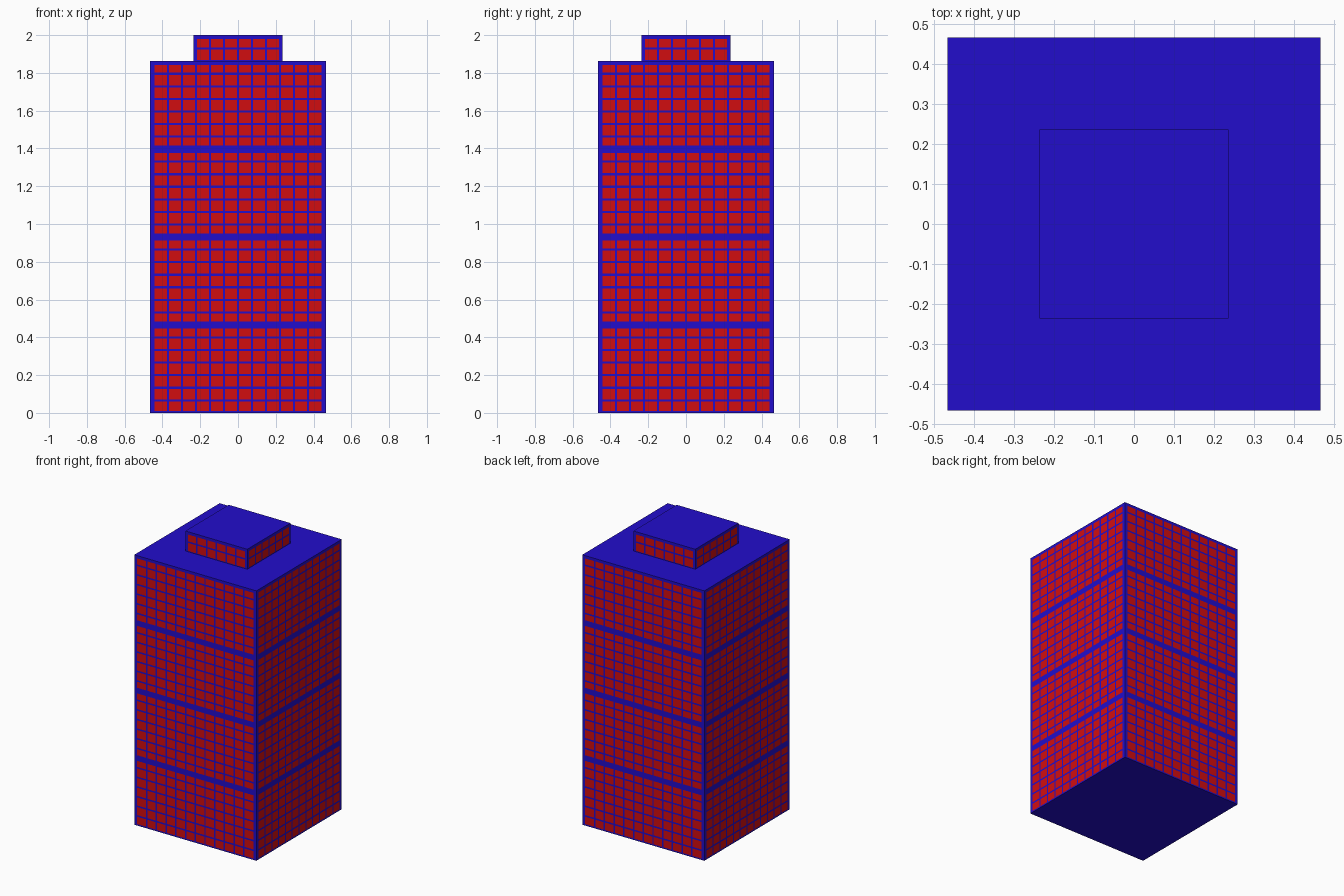
import bpy, bmesh
from math import pi
from mathutils import Matrix

cube = bpy.data.objects.get("Cube")
if cube:
    bpy.data.objects.remove(cube, do_unlink=True)


def material(name, rgb):
    mat = bpy.data.materials.new(name)
    mat.use_nodes = True
    mat.diffuse_color = (*rgb, 1)
    mat.node_tree.nodes["Principled BSDF"].inputs["Base Color"].default_value = (*rgb, 1)
    return mat


BLUE = material("blue_frame", (0.016, 0.004, 0.6))
RED = material("red_window", (0.64, 0.004, 0.005))

COLUMN = 0.0742      # width of one window bay
FLOOR = 0.0665       # height of one storey
BAR = 0.0055         # half width of a thin frame bar
BAND = 0.0195        # half width of a thick band
GROUP = 7            # storeys between thick bands


def tower_block(name, half, base, top, columns, floors):
    """Square block whose walls are cut into alternating frame and window strips."""
    xs = [-half]
    for i in range(columns):
        left = (i - columns / 2) * COLUMN
        xs += [left + BAR, left + COLUMN - BAR]
    xs[1], xs[-1] = -half + 0.0225, half - 0.0225
    if columns < GROUP:
        xs[1], xs[-1] = -half + 0.018, half - 0.018
    xs.append(half)

    zs = [base]
    for i in range(floors):
        low = BAND if i and i % GROUP == 0 else BAR
        high = BAND if (i + 1) % GROUP == 0 or i == floors - 1 else BAR
        zs += [base + i * FLOOR + low, base + (i + 1) * FLOOR - high]
    zs[1] = base + (0.01 if base == 0 else BAR)
    zs[-1] = top - BAND
    zs.append(top)

    # One wall grid, repeated on the four sides
    bm = bmesh.new()
    for side in range(4):
        turn = Matrix.Rotation(side * pi / 2, 3, "Z")
        grid = [[bm.verts.new(turn @ Matrix.Translation((x, -half, z)).translation)
                 for x in xs] for z in zs]
        for r in range(len(zs) - 1):
            for c in range(len(xs) - 1):
                face = bm.faces.new((grid[r][c], grid[r][c + 1],
                                     grid[r + 1][c + 1], grid[r + 1][c]))
                face.material_index = int(r % 2 == 1 and c % 2 == 1)

    # Weld the corners, then close the roof and the underside
    bmesh.ops.remove_doubles(bm, verts=bm.verts, dist=0.0005)
    bmesh.ops.holes_fill(bm, edges=[e for e in bm.edges if e.is_boundary], sides=0)
    bmesh.ops.recalc_face_normals(bm, faces=bm.faces)
    mesh = bpy.data.meshes.new(name)
    bm.to_mesh(mesh)
    bm.free()
    mesh.materials.append(BLUE)
    mesh.materials.append(RED)
    obj = bpy.data.objects.new(name, mesh)
    bpy.context.collection.objects.link(obj)
    return obj


# Main tower and the small block on its roof
tower_block("tower", 0.4655, 0, 1.862, 12, 28)
tower_block("roof_block", 0.236, 1.862, 2.0, 6, 2)
